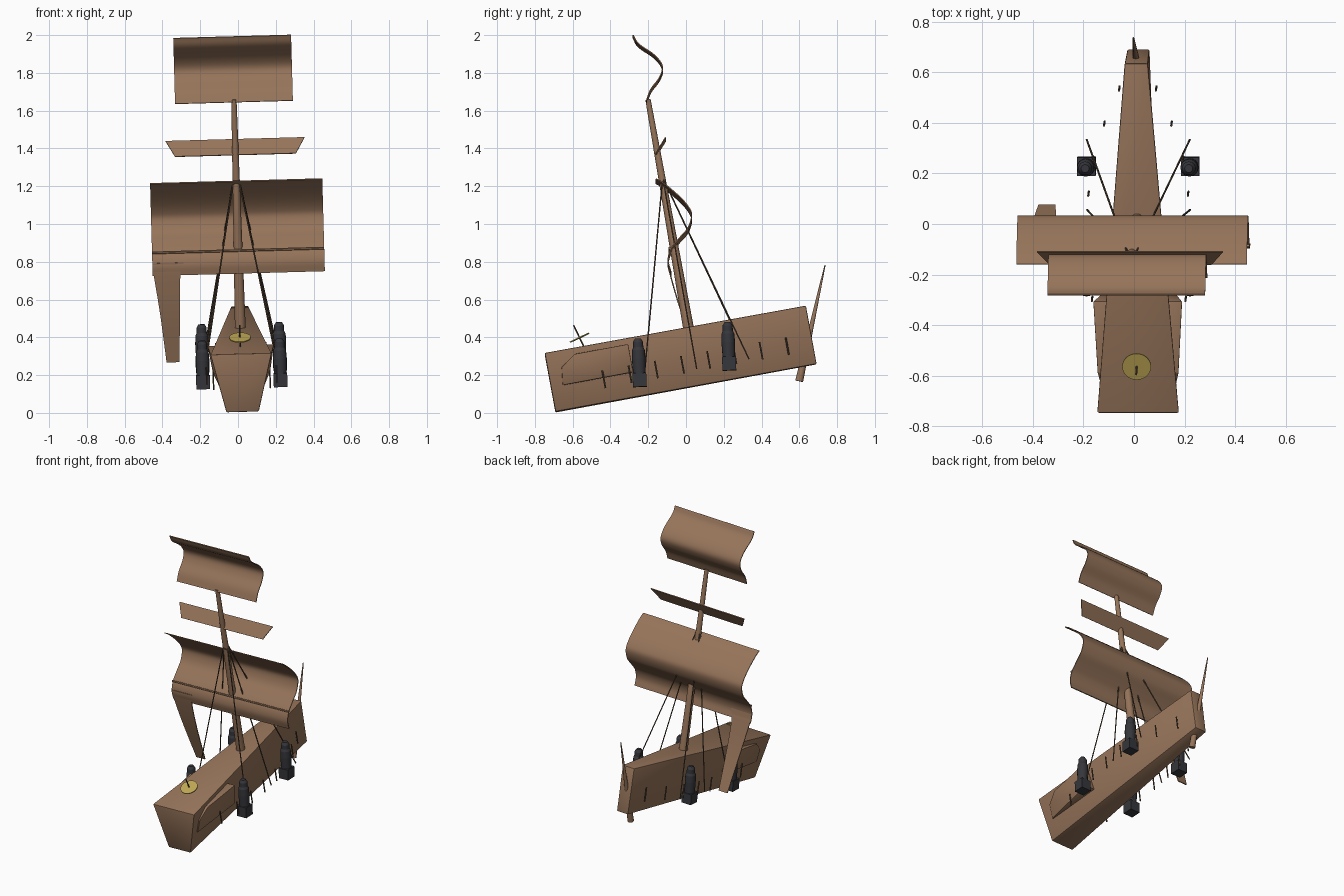
import bpy, bmesh, math
from mathutils import Matrix, Vector

if "Cube" in bpy.data.objects:
    bpy.data.objects.remove(bpy.data.objects["Cube"])

# Whole ship is pitched bow-down and rolled slightly
FRAME = (Matrix.Translation((0.021, 0, 0.131))
         @ Matrix.Rotation(math.radians(-1.6), 4, 'Y')
         @ Matrix.Rotation(math.radians(10.4), 4, 'X'))


def material(name, rgb):
    m = bpy.data.materials.new(name)
    m.diffuse_color = (*rgb, 1)
    m.use_nodes = True
    m.node_tree.nodes["Principled BSDF"].inputs["Base Color"].default_value = m.diffuse_color
    return m


WOOD = material("brown wood", (0.305, 0.175, 0.102))
ROPE = material("dark rope", (0.10, 0.065, 0.04))
METAL = material("dark metal", (0.036, 0.037, 0.044))
BRASS = material("yellow brass", (0.52, 0.39, 0.09))


def finish(bm, name, mat, bevel=0.0, thickness=0.0):
    bmesh.ops.recalc_face_normals(bm, faces=bm.faces)
    me = bpy.data.meshes.new(name)
    bm.to_mesh(me)
    bm.free()
    me.materials.append(mat)
    ob = bpy.data.objects.new(name, me)
    bpy.context.collection.objects.link(ob)
    ob.matrix_world = FRAME
    for o in bpy.context.selected_objects:
        o.select_set(False)
    ob.select_set(True)
    bpy.context.view_layer.objects.active = ob
    if thickness:
        mod = ob.modifiers.new("thickness", 'SOLIDIFY')
        mod.thickness = thickness
        mod.offset = 0
        bpy.ops.object.modifier_apply(modifier=mod.name)
    if bevel:
        mod = ob.modifiers.new("bevel", 'BEVEL')
        mod.width = bevel
        mod.segments = 2
        bpy.ops.object.modifier_apply(modifier=mod.name)
    bpy.ops.object.shade_smooth_by_angle(angle=math.radians(35))
    return ob


def loft(name, ring_a, ring_b, mat, bevel=0.0):
    """Closed solid between two matching loops."""
    bm = bmesh.new()
    a = [bm.verts.new(p) for p in ring_a]
    b = [bm.verts.new(p) for p in ring_b]
    bm.faces.new(a)
    bm.faces.new(b)
    n = len(a)
    for i in range(n):
        j = (i + 1) % n
        bm.faces.new((a[i], a[j], b[j], b[i]))
    return finish(bm, name, mat, bevel)


def add_rod(bm, p, q, r1, r2, sides=12):
    p, q = Vector(p), Vector(q)
    d = q - p
    m = Matrix.Translation((p + q) / 2) @ d.to_track_quat('Z', 'Y').to_matrix().to_4x4()
    bmesh.ops.create_cone(bm, cap_ends=True, segments=sides, radius1=r1,
                          radius2=r2, depth=d.length, matrix=m)


def rod(name, p, q, r1, r2, mat, sides=12):
    bm = bmesh.new()
    add_rod(bm, p, q, r1, r2, sides)
    return finish(bm, name, mat)


def smooth_rows(rows, steps=5):
    """Catmull-Rom interpolation through the rows."""
    rows = [Vector(r) for r in rows]
    ext = [2 * rows[0] - rows[1]] + rows + [2 * rows[-1] - rows[-2]]
    out = []
    for i in range(1, len(ext) - 2):
        a, b, c, d = ext[i - 1:i + 3]
        for k in range(steps):
            t = k / steps
            out.append(0.5 * (2 * b + (c - a) * t + (2 * a - 5 * b + 4 * c - d) * t * t
                              + (3 * b - a - 3 * c + d) * t ** 3))
    return out + [rows[-1]]


def sheet(name, rows, mat, thickness=0.006):
    """Cloth strip from rows of (y, z, left x, right x)."""
    bm = bmesh.new()
    prev = None
    for y, z, x0, x1 in rows:
        cur = bm.verts.new((x0, y, z)), bm.verts.new((x1, y, z))
        if prev:
            bm.faces.new((prev[0], prev[1], cur[1], cur[0]))
        prev = cur
    return finish(bm, name, mat, thickness=thickness)


# Hull: wide flared bow tapering to a narrow stern
L, H = 0.703, 0.314


def hull_ring(bow, stern, z):
    return [(-bow, -L, z), (bow, -L, z), (stern, L, z), (-stern, L, z)]


loft("hull", hull_ring(0.086, 0.044, 0), hull_ring(0.163, 0.046, H), WOOD, 0.007)


def hull_half(y, z):
    t = (y + L) / (2 * L)
    low, high = 0.086 + (0.044 - 0.086) * t, 0.163 + (0.046 - 0.163) * t
    return low + (high - low) * z / H


# Side panels standing away from the hull towards the rear
PANEL = [(-0.64, 0.13), (-0.628, 0.225), (-0.548, 0.28), (-0.26, 0.28), (-0.26, 0.13)]
for side, s in (("left", -1), ("right", 1)):
    inner = [(s * (hull_half(y, z) - 0.02), y, z) for y, z in PANEL]
    outer = [(s * (hull_half(y, z) + 0.006 + 0.05 * (y + 0.64) / 0.38), y, z) for y, z in PANEL]
    loft(side + "_side_panel", inner, outer, WOOD, 0.004)

# Mast and stern post
rod("mast", (0, 0.07, 0.28), (0, 0.078, 1.54), 0.029, 0.014, WOOD, 16)
rod("stern_post", (-0.005, 0.596, -0.072), (-0.005, 0.842, 0.509), 0.021, 0.003, WOOD, 12)

# Upper sail
UPPER = [(0.061, 1.882), (0.081, 1.83), (0.154, 1.755), (0.183, 1.69),
         (0.157, 1.635), (0.102, 1.583), (0.067, 1.527)]
sheet("upper_sail", smooth_rows([(y, z, -0.312, 0.312) for y, z in UPPER]), WOOD)

# Lower sail with a fold line near its foot
W = 0.456
LOWER = [(0.041, 1.107), (0.08, 1.073), (0.146, 0.993), (0.185, 0.927), (0.192, 0.88),
         (0.161, 0.82), (0.106, 0.775), (0.052, 0.727), (0.027, 0.671), (0.03, 0.612)]
sheet("lower_sail", smooth_rows([(y, z, -W, W) for y, z in LOWER]), WOOD)
rod("sail_fold", (-W, 0.046, 0.733), (W, 0.046, 0.733), 0.007, 0.007, WOOD, 6)

# Long tail hanging from the left corner of the lower sail
sheet("sail_tail", smooth_rows([(0.027, 0.68, -W, -0.29), (0.03, 0.6, -0.448, -0.31),
                                (0.052, 0.4, -0.422, -0.317), (0.1, 0.132, -0.395, -0.327)]), WOOD)

# Slanted trapezoid batten between the sails
sheet("batten", [(0.131, 1.316, -0.368, 0.368), (0.066, 1.243, -0.32, 0.32)], WOOD)

# Shrouds and short side sticks
STICK_X = [0.073, 0.133, 0.178, 0.197, 0.2, 0.198, 0.185, 0.15]
for side, s in (("left", -1), ("right", 1)):
    for i, y in enumerate((0.355, 0.073, -0.21)):
        rod(f"{side}_shroud_{i + 1}", (s * 0.012, 0.08, 1.12), (s * 0.204, y, 0.085),
            0.004, 0.004, ROPE, 6)
    for i, x in enumerate(STICK_X):
        y = 0.567 - 0.141 * i
        rod(f"{side}_stick_{i + 1}", (s * x, y, 0.073), (s * x, y, 0.167),
            0.0045, 0.0045, ROPE, 6)

# Engine pods: square foot, round body, narrower cap and dome
LEAN = Matrix.Rotation(math.radians(-8), 4, 'X')
SECTIONS = [(0.065, 0.033, 0.036), (0.15, 0.036, 0.034), (0.195, 0.034, 0.027),
            (0.21, 0.027, 0.027), (0.238, 0.027, 0.016), (0.256, 0, 0)]
for side, s in (("left", -1), ("right", 1)):
    for place, y in (("front", -0.24), ("rear", 0.242)):
        m = Matrix.Translation((s * 0.205, y, 0.045)) @ LEAN
        bm = bmesh.new()
        bmesh.ops.create_cube(bm, size=0.073, matrix=m @ Matrix.Translation((0, 0, 0.0365)))
        for (z0, r0, r1), (z1, _, _) in zip(SECTIONS, SECTIONS[1:]):
            add_rod(bm, m @ Vector((0, 0, z0)), m @ Vector((0, 0, z1)), r0, r1, 16)
        finish(bm, f"{side}_{place}_pod", METAL)

# Brass disc on a thin pin standing on the foredeck
foot = Vector((-0.003, -0.49, 0.305))
axis = Vector((0, -math.sin(math.radians(15)), math.cos(math.radians(15))))
rod("dial_pin", foot, foot + axis * 0.135, 0.004, 0.004, ROPE, 8)
hub = foot + axis * 0.062
rod("dial_disc", hub - axis * 0.003, hub + axis * 0.003, 0.057, 0.057, BRASS, 32)
